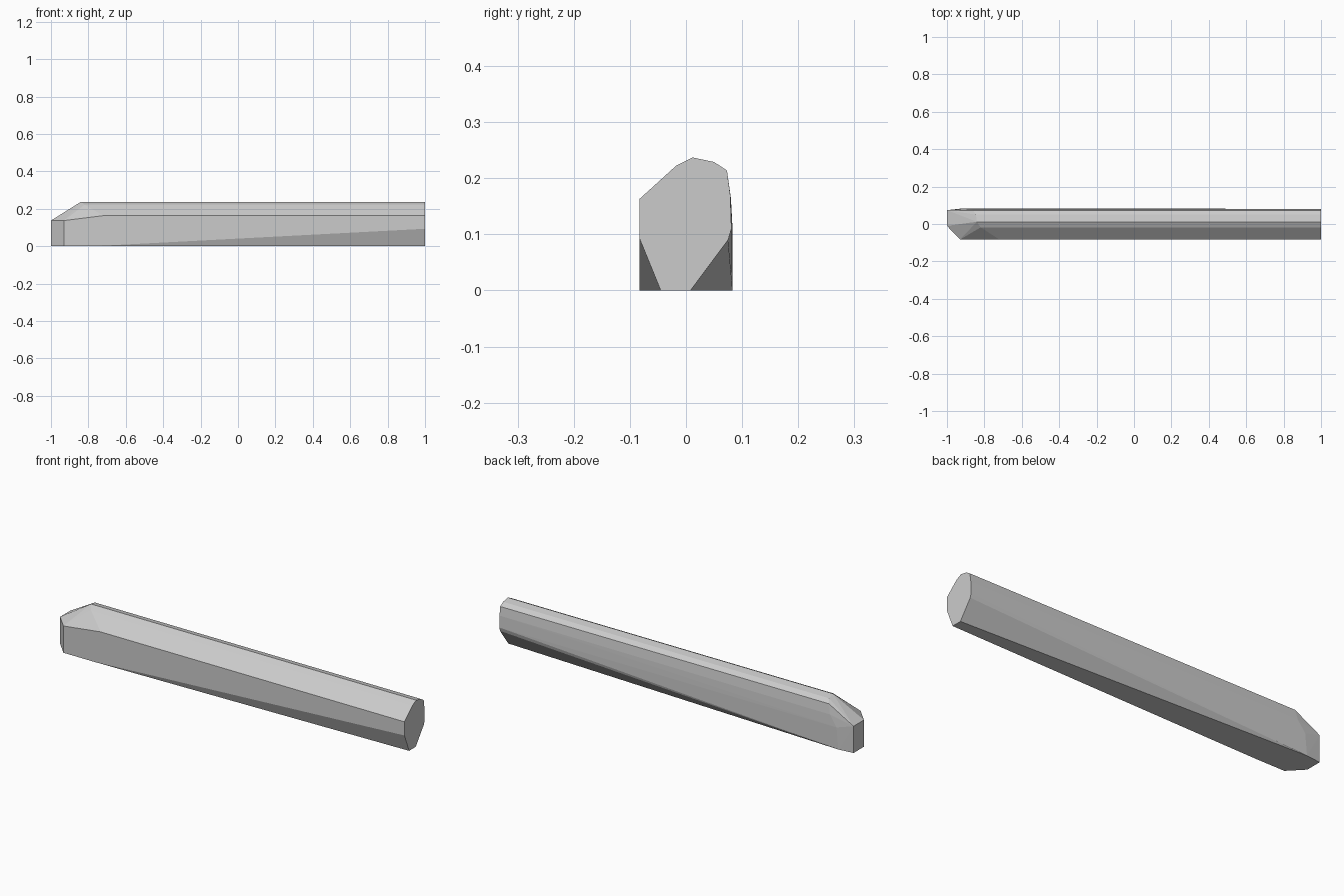
import bpy, bmesh, math

if "Cube" in bpy.data.objects:
    bpy.data.objects.remove(bpy.data.objects["Cube"])

# Cross-section (y, z) of the beam at its square-cut end
end_profile = [(-0.083, 0.163), (-0.018, 0.222), (0.012, 0.237), (0.05, 0.229),
               (0.073, 0.214), (0.079, 0.17), (0.081, 0.11), (0.075, 0.09),
               (0.008, 0.0), (-0.045, 0.0), (-0.083, 0.093)]
points = [(1.0, y, z) for y, z in end_profile]

# Upper ridges stop short of the chamfered end
points += [(-0.72, -0.083, 0.163), (-0.82, -0.018, 0.222), (-0.84, 0.012, 0.237),
           (-0.845, 0.05, 0.229), (-0.86, 0.073, 0.214), (-0.87, 0.080, 0.165)]

# Chamfered end: small end plate and its slanted front corner
for z in (0.0, 0.137):
    points += [(-1.0, -0.01, z), (-1.0, 0.074, z), (-0.93, -0.083, z)]

# Flat underside corners and lower back bulge
points += [(-0.77, -0.083, 0.0), (-0.92, 0.083, 0.0), (-0.91, 0.083, 0.11)]

# Solid faceted beam as the hull of its corners
bm = bmesh.new()
for p in points:
    bm.verts.new(p)
hull = bmesh.ops.convex_hull(bm, input=bm.verts[:])
loose = {v for v in hull["geom_interior"] + hull["geom_unused"]
         if isinstance(v, bmesh.types.BMVert) and not v.link_faces}
bmesh.ops.delete(bm, geom=list(loose), context='VERTS')
bmesh.ops.dissolve_limit(bm, angle_limit=math.radians(0.5),
                         verts=bm.verts[:], edges=bm.edges[:])
bmesh.ops.recalc_face_normals(bm, faces=bm.faces[:])
mesh = bpy.data.meshes.new("beam")
bm.to_mesh(mesh)
bm.free()
beam = bpy.data.objects.new("beam", mesh)
bpy.context.collection.objects.link(beam)

# Plain light grey
grey = bpy.data.materials.new("light grey")
grey.diffuse_color = (0.6, 0.6, 0.6, 1.0)
grey.use_nodes = True
grey.node_tree.nodes["Principled BSDF"].inputs["Base Color"].default_value = grey.diffuse_color
mesh.materials.append(grey)

# Flat facets
for f in mesh.polygons:
    f.use_smooth = False
